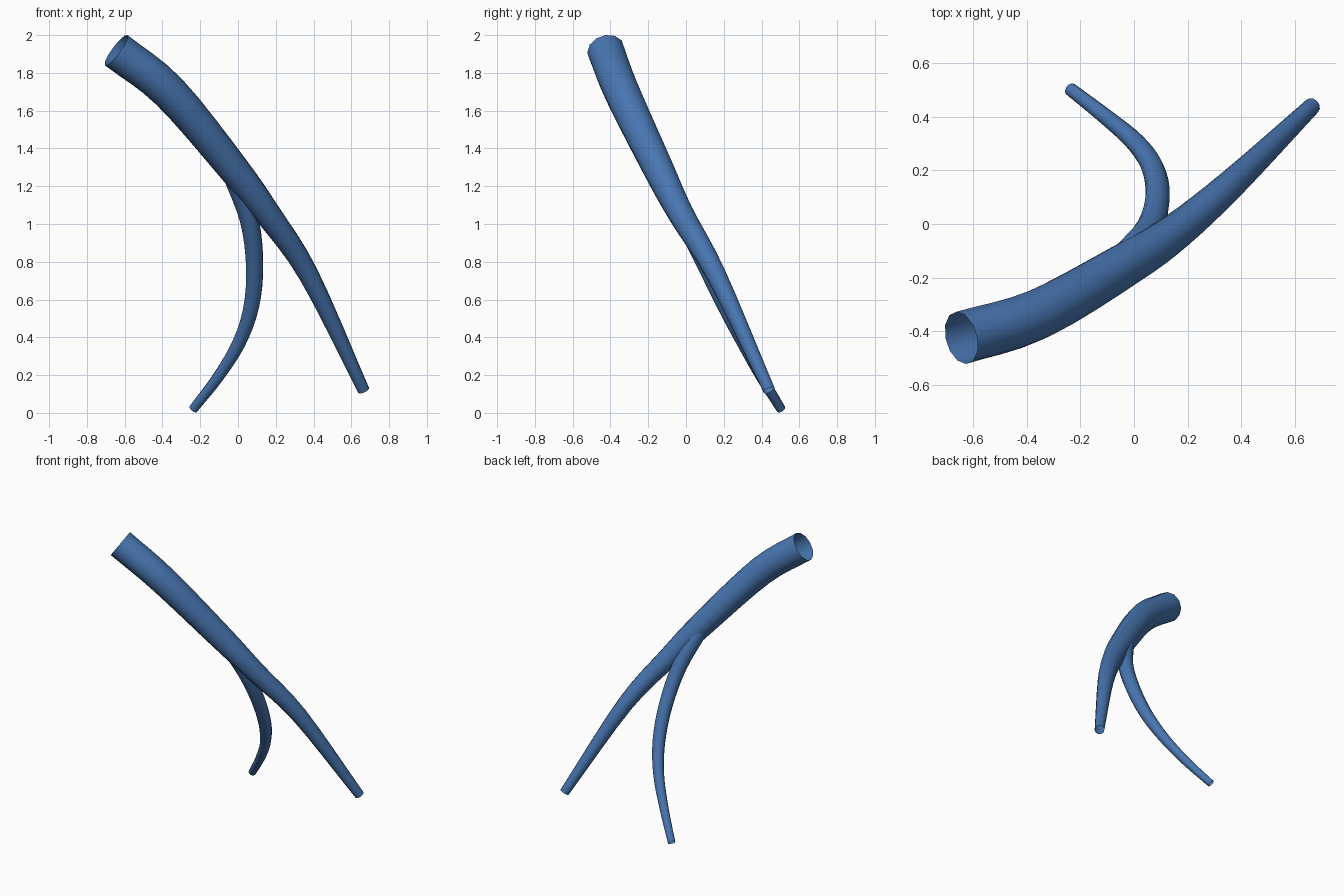
import bpy, bmesh, math
from mathutils import Vector

if "Cube" in bpy.data.objects:
    bpy.data.objects.remove(bpy.data.objects["Cube"])

SIDES = 12
STEPS = 4

blue = bpy.data.materials.new("blue")
blue.diffuse_color = (0.065, 0.18, 0.44, 1)
blue.use_nodes = True
blue.node_tree.nodes["Principled BSDF"].inputs["Base Color"].default_value = blue.diffuse_color


def smooth_path(points):
    """Catmull-Rom through (x, y, z, radius) points."""
    p = [Vector(q) for q in points]
    p = [2 * p[0] - p[1]] + p + [2 * p[-1] - p[-2]]
    out = []
    for i in range(1, len(p) - 2):
        a, b, c, d = p[i - 1:i + 3]
        for s in range(STEPS):
            t = s / STEPS
            out.append(0.5 * (2 * b + (c - a) * t + (2 * a - 5 * b + 4 * c - d) * t ** 2
                              + (3 * b - a - 3 * c + d) * t ** 3))
    return out + [p[-2]]


def tube(name, points):
    """Open-ended tapered tube swept along a smooth path."""
    path = smooth_path(points)
    centres = [q.to_3d() for q in path]
    bm = bmesh.new()
    rings = []
    normal = Vector((0, 1, 0))
    for i, c in enumerate(centres):
        tangent = (centres[min(i + 1, len(centres) - 1)] - centres[max(i - 1, 0)]).normalized()
        normal = (normal - tangent * normal.dot(tangent)).normalized()
        side = tangent.cross(normal)
        ring = []
        for k in range(SIDES):
            a = 2 * math.pi * k / SIDES
            ring.append(bm.verts.new(c + path[i].w * (normal * math.cos(a) + side * math.sin(a))))
        rings.append(ring)
    for r0, r1 in zip(rings, rings[1:]):
        for k in range(SIDES):
            n = (k + 1) % SIDES
            bm.faces.new((r0[k], r0[n], r1[n], r1[k])).smooth = True
    mesh = bpy.data.meshes.new(name)
    bm.to_mesh(mesh)
    bm.free()
    mesh.materials.append(blue)
    obj = bpy.data.objects.new(name, mesh)
    bpy.context.collection.objects.link(obj)
    return obj


# Thick main tube, tapering from the upper left to the lower right
tube("main_tube", [
    (-0.645, -0.425, 1.92, 0.100),
    (-0.365, -0.340, 1.70, 0.096),
    (-0.030, -0.150, 1.30, 0.083),
    (0.160, -0.025, 1.05, 0.069),
    (0.375, 0.160, 0.73, 0.054),
    (0.665, 0.440, 0.12, 0.032),
])

# Thinner branch, leaving the main tube and curling to the back
tube("branch_tube", [
    (-0.030, -0.120, 1.27, 0.054),
    (0.060, -0.010, 1.02, 0.050),
    (0.088, 0.105, 0.78, 0.046),
    (0.070, 0.210, 0.56, 0.042),
    (0.005, 0.305, 0.37, 0.036),
    (-0.105, 0.400, 0.19, 0.030),
    (-0.237, 0.503, 0.02, 0.025),
])
